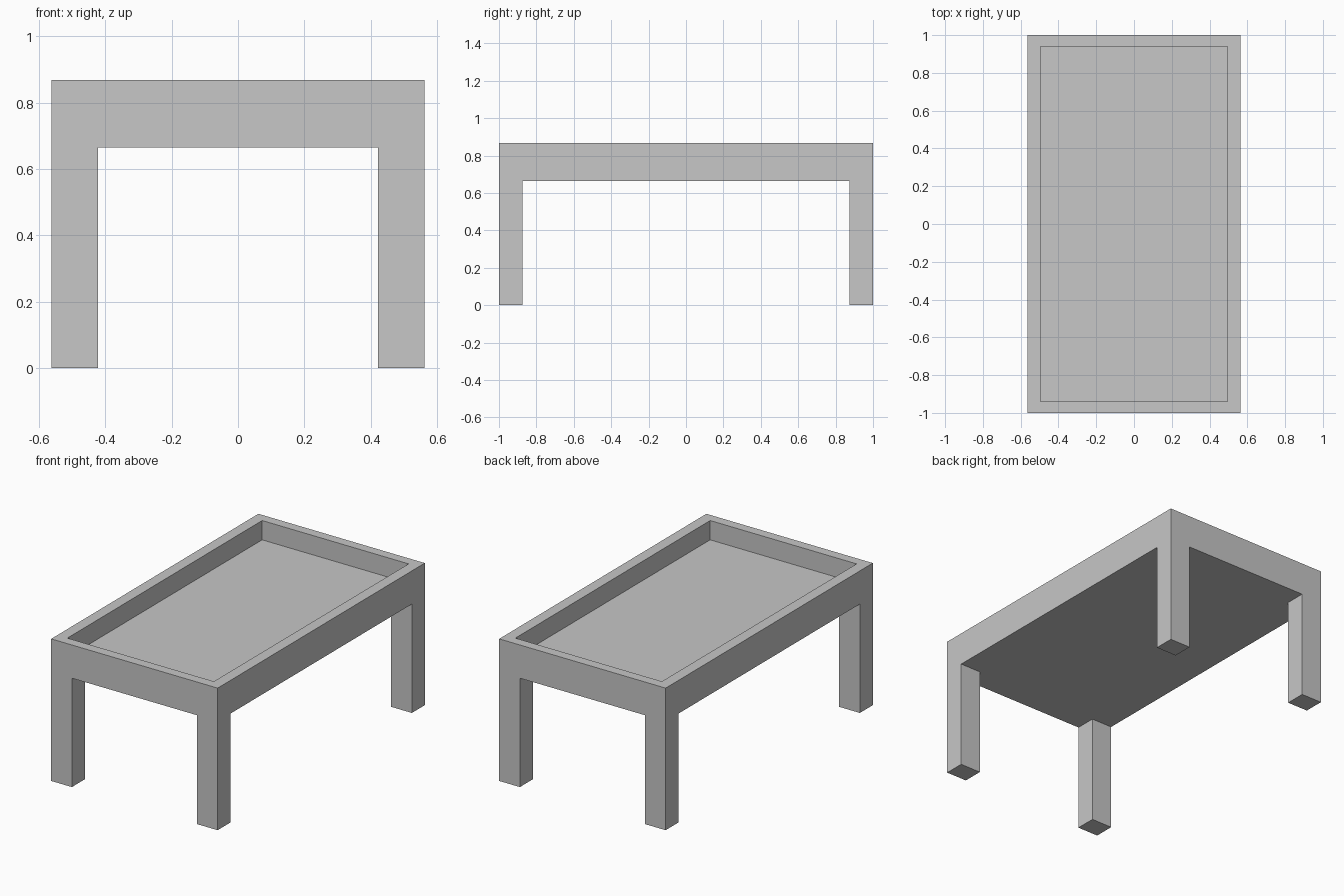
import bpy
import bmesh
from math import copysign, radians

HALF_X, HALF_Y, TOP = 0.5625, 1.0, 0.868    # outer size
LEG_X, LEG_Y, APRON_Z = 0.14, 0.125, 0.665  # leg section and underside height
TRAY_X, TRAY_Y, TRAY_Z = 0.495, 0.94, 0.75  # recess half sizes and floor height

cube = bpy.data.objects.get("Cube")
if cube:
    bpy.data.objects.remove(cube, do_unlink=True)

grey = bpy.data.materials.new("plain_grey")
grey.use_nodes = True
colour = (0.57, 0.57, 0.57, 1)
grey.diffuse_color = colour
grey.node_tree.nodes["Principled BSDF"].inputs["Base Color"].default_value = colour


def extruded(bm, faces, dz):
    """Extrude faces vertically and return the new cap faces."""
    geom = bmesh.ops.extrude_face_region(bm, geom=faces)["geom"]
    verts = [g for g in geom if isinstance(g, bmesh.types.BMVert)]
    bmesh.ops.translate(bm, verts=verts, vec=(0, 0, dz))
    return [g for g in geom if isinstance(g, bmesh.types.BMFace)]


# Slab plan: three by three cells, with the corner cells sized to the legs
bm = bmesh.new()
xs = [-HALF_X, LEG_X - HALF_X, HALF_X - LEG_X, HALF_X]
ys = [-HALF_Y, LEG_Y - HALF_Y, HALF_Y - LEG_Y, HALF_Y]
grid = [[bm.verts.new((x, y, TOP)) for y in ys] for x in xs]
cells = {}
for i in range(3):
    for j in range(3):
        cells[i, j] = bm.faces.new((grid[i][j], grid[i + 1][j],
                                    grid[i + 1][j + 1], grid[i][j + 1]))

# Apron depth, then the four legs
under = extruded(bm, list(cells.values()), APRON_Z - TOP)
top_faces = [f for f in bm.faces if all(abs(v.co.z - TOP) < 1e-4 for v in f.verts)]
if not top_faces:
    top_faces = [bm.faces.new((grid[0][0], grid[3][0], grid[3][3], grid[0][3]))]
corners = [f for f in under
           if abs(f.calc_center_median().x) > HALF_X - LEG_X
           and abs(f.calc_center_median().y) > HALF_Y - LEG_Y]
for face in corners:
    extruded(bm, [face], -APRON_Z)
    if face.is_valid:
        bm.faces.remove(face)

# Merge flat areas into clean panels
bmesh.ops.recalc_face_normals(bm, faces=bm.faces[:])
bmesh.ops.dissolve_limit(bm, angle_limit=radians(1),
                         verts=bm.verts[:], edges=bm.edges[:])

# Recessed tray in the top
top = next(f for f in bm.faces if all(abs(v.co.z - TOP) < 1e-4 for v in f.verts))
bmesh.ops.inset_individual(bm, faces=[top], thickness=0.06)
for v in top.verts:
    v.co.x = copysign(TRAY_X, v.co.x)
    v.co.y = copysign(TRAY_Y, v.co.y)
extruded(bm, [top], TRAY_Z - TOP)
if top.is_valid and all(abs(v.co.z - TOP) < 1e-4 for v in top.verts):
    bm.faces.remove(top)
bmesh.ops.recalc_face_normals(bm, faces=bm.faces[:])

mesh = bpy.data.meshes.new("tray_table")
bm.to_mesh(mesh)
bm.free()
mesh.materials.append(grey)
table = bpy.data.objects.new("tray_table", mesh)
bpy.context.collection.objects.link(table)
